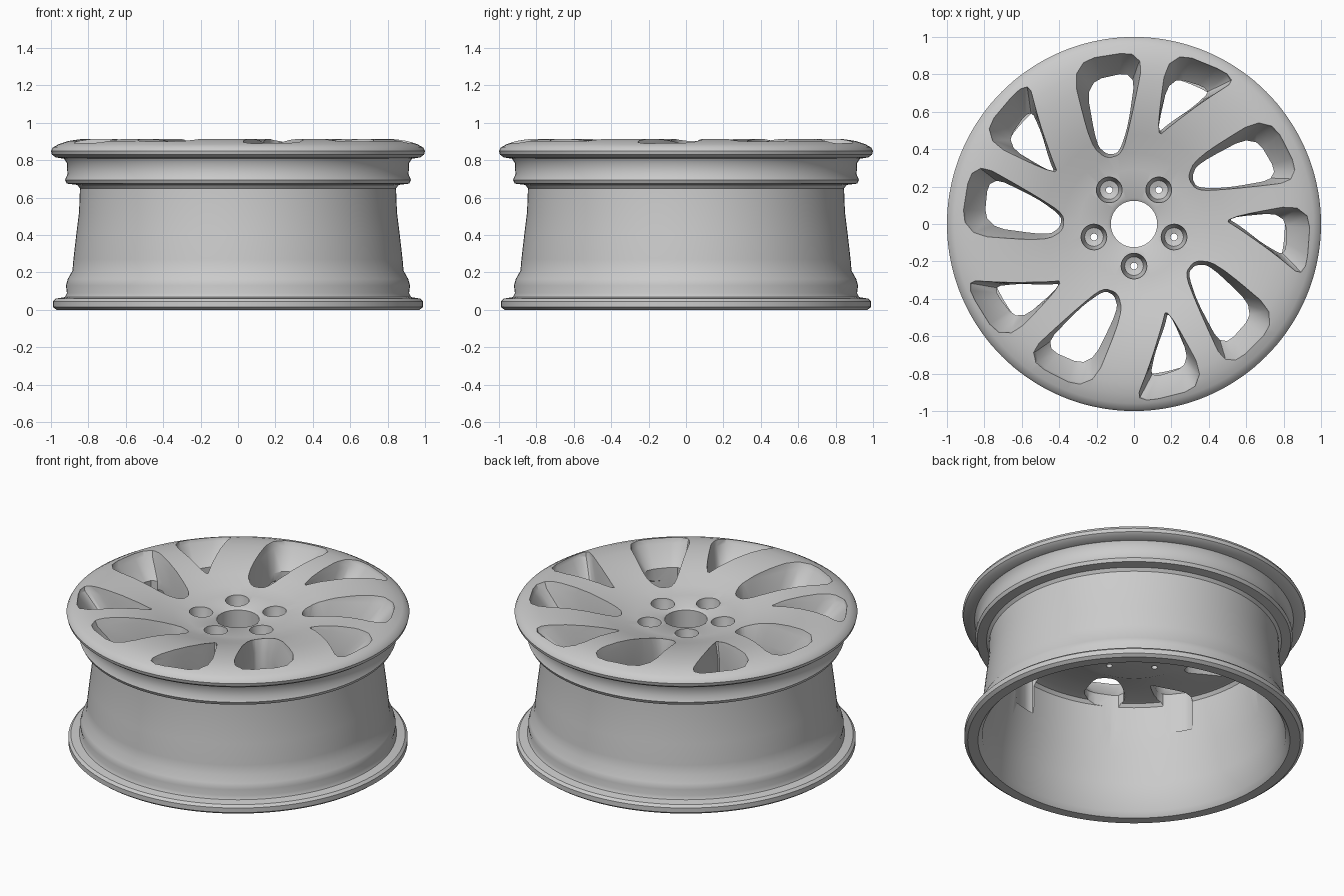
import bpy, bmesh, math
from mathutils import Vector, Matrix

cube = bpy.data.objects.get("Cube")
if cube:
    bpy.data.objects.remove(cube)

alloy = bpy.data.materials.new("light grey alloy")
alloy.use_nodes = True
alloy.diffuse_color = (0.6, 0.6, 0.6, 1)
alloy.node_tree.nodes["Principled BSDF"].inputs["Base Color"].default_value = (0.6, 0.6, 0.6, 1)


def loft(bm, rings, cyclic=False):
    """Skin a list of closed rings, either joined end to start or capped."""
    vs = [[bm.verts.new(p) for p in r] for r in rings]
    n = len(vs[0])
    for i in range(len(vs) if cyclic else len(vs) - 1):
        a, b = vs[i], vs[(i + 1) % len(vs)]
        for j in range(n):
            k = (j + 1) % n
            bm.faces.new((a[j], a[k], b[k], b[j]))
    if not cyclic:
        bm.faces.new(vs[0])
        bm.faces.new(vs[-1])


def finish(bm, name):
    bmesh.ops.recalc_face_normals(bm, faces=bm.faces)
    me = bpy.data.meshes.new(name)
    bm.to_mesh(me)
    bm.free()
    me.materials.append(alloy)
    ob = bpy.data.objects.new(name, me)
    bpy.context.collection.objects.link(ob)
    return ob


def soften(pts, rounds=2):
    """Round the corners of an outline by corner cutting."""
    pts = [Vector(p) for p in pts]
    for _ in range(rounds):
        out = []
        for a, b in zip(pts, pts[1:] + pts[:1]):
            out += [a.lerp(b, 0.2), a.lerp(b, 0.8)]
        pts = out
    return pts


# Wheel section: outer barrel going up, dished face going in, back and inner barrel
section = [
    (.91, 0), (.97, 0), (.99, .015), (.99, .045), (.975, .06), (.925, .068),
    (.915, .09), (.92, .13), (.91, .165), (.885, .21), (.88, .27), (.865, .4),
    (.85, .52), (.845, .65), (.86, .668), (.915, .675), (.925, .695), (.912, .725),
    (.915, .785), (.93, .808), (.975, .815), (.995, .83), (1, .85), (.99, .868),
    (.96, .885), (.91, .902), (.85, .912), (.77, .914), (.68, .908), (.58, .893),
    (.48, .868), (.38, .838), (.29, .818), (.14, .81), (.124, .8),
    (.124, .6), (.32, .6), (.37, .62), (.55, .67), (.74, .71), (.785, .7), (.8, .68),
    (.8, .55), (.82, .4), (.855, .2), (.885, .03)]
STEPS = 144
bm = bmesh.new()
loft(bm, [[Matrix.Rotation(math.tau * i / STEPS, 3, 'Z') @ Vector((r, 0, z))
           for r, z in section] for i in range(STEPS)], cyclic=True)
wheel = finish(bm, "wheel_rim_and_spokes")

# Window outlines: (at the face, deeper down) for the wide and the narrow opening
windows = [
    ([(-.33, .86), (.05, .92), (-.02, .55), (-.06, .37), (-.15, .34), (-.23, .42)],
     [(-.26, .76), (.01, .82), (-.03, .53), (-.08, .38), (-.14, .37), (-.2, .42)]),
    ([(.19, .93), (.56, .78), (.37, .66), (.2, .53), (.12, .46)],
     [(.19, .79), (.42, .72), (.31, .62), (.19, .54), (.12, .48)])]

bm = bmesh.new()
for k in range(5):
    turn = Matrix.Rotation(math.tau * k / 5, 3, 'Z')
    # Windows with flared, rounded upper edges
    for face, deep in windows:
        face, deep = soften(face), soften(deep)
        mid = sum(face, Vector((0, 0))) / len(face)
        rings = []
        for outline, z, scale in ((face, .95, 1.13), (face, .905, 1.04), (face, .87, 1),
                                  (deep, .76, 1), (deep, .5, 1)):
            rings.append([turn @ (mid + (p - mid) * scale).to_3d() + Vector((0, 0, z))
                          for p in outline])
        loft(bm, rings)
    # Bolt pockets with a small through hole
    rings = []
    for r, z in ((.075, .9), (.068, .8), (.05, .72), (.018, .71), (.018, .5)):
        rings.append([turn @ Vector((r * math.cos(a), r * math.sin(a) - .225, z))
                      for a in (math.tau * i / 24 for i in range(24))])
    loft(bm, rings)
cutter = finish(bm, "opening_cutter")
cutter.hide_render = True

# Cut the openings
cut = wheel.modifiers.new("openings", 'BOOLEAN')
cut.operation = 'DIFFERENCE'
cut.solver = 'EXACT'
cut.object = cutter
bpy.ops.object.select_all(action='DESELECT')
wheel.select_set(True)
bpy.context.view_layer.objects.active = wheel
bpy.ops.object.modifier_apply(modifier=cut.name)
bpy.data.objects.remove(cutter)
bpy.ops.object.shade_smooth_by_angle(angle=math.radians(35))
